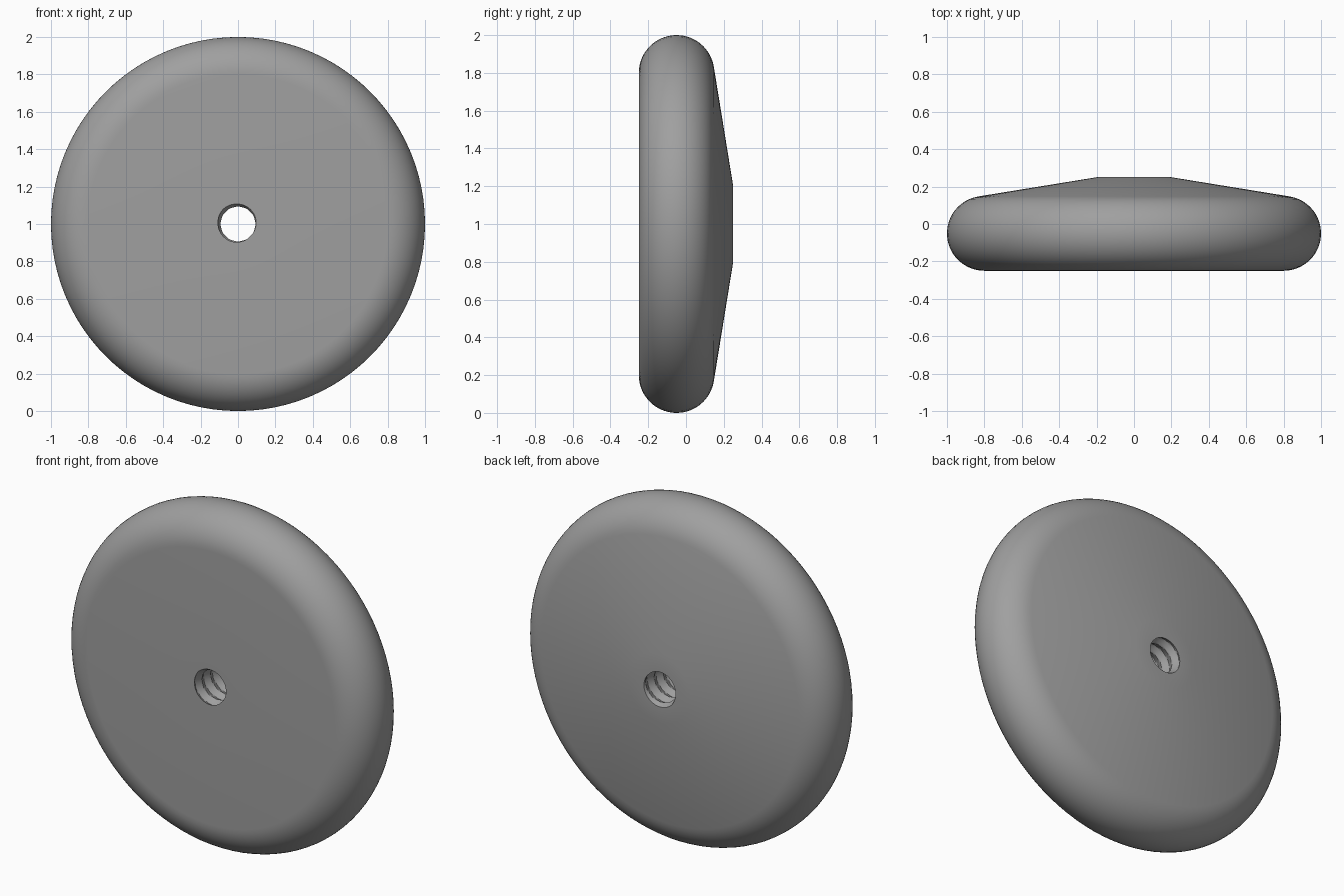
import bpy, bmesh, math

if "Cube" in bpy.data.objects:
    bpy.data.objects.remove(bpy.data.objects["Cube"])

SEGS = 96            # segments around the axis
PITCH = 0.08         # thread pitch
STEP = PITCH / 12    # bore row spacing
FRONT, BACK = -0.25, 0.25


def thread_radius(y, turn):
    """Helical V thread running along the bore."""
    phase = (y / PITCH - turn) % 1.0
    return 0.092 + 0.02 * (1 - abs(2 * phase - 1))


# Outer profile as (radius, y): flat front, round rim, shallow cone, flat boss
outer = []
for i in range(25):
    a = math.radians(-90 + 170 * i / 24)
    outer.append((0.8 + 0.2 * math.cos(a), -0.05 + 0.2 * math.sin(a)))
outer.append((0.2, BACK))

# Bore rows from the back to the front
rows = round((BACK - FRONT) / STEP)
bore = [BACK + (FRONT - BACK) * i / rows for i in range(rows + 1)]

# Revolve the closed outline around the y axis
bm = bmesh.new()
columns = []
for s in range(SEGS):
    t = s / SEGS
    c, d = math.cos(t * math.tau), math.sin(t * math.tau)
    points = outer + [(thread_radius(y, t), y) for y in bore]
    columns.append([bm.verts.new((r * c, y, 1 + r * d)) for r, y in points])
for s in range(SEGS):
    p, q = columns[s], columns[(s + 1) % SEGS]
    for k in range(len(p)):
        n = (k + 1) % len(p)
        bm.faces.new((p[k], p[n], q[n], q[k]))
bmesh.ops.recalc_face_normals(bm, faces=bm.faces)

mesh = bpy.data.meshes.new("threaded_disc")
bm.to_mesh(mesh)
bm.free()
disc = bpy.data.objects.new("threaded_disc", mesh)
bpy.context.collection.objects.link(disc)

# Plain grey finish
grey = bpy.data.materials.new("grey")
grey.diffuse_color = (0.35, 0.35, 0.35, 1)
grey.use_nodes = True
grey.node_tree.nodes["Principled BSDF"].inputs["Base Color"].default_value = grey.diffuse_color
mesh.materials.append(grey)

# Smooth rim and cone, crisp front edge of the bore and thread
bpy.context.view_layer.objects.active = disc
disc.select_set(True)
bpy.ops.object.shade_smooth_by_angle(angle=math.radians(30))
